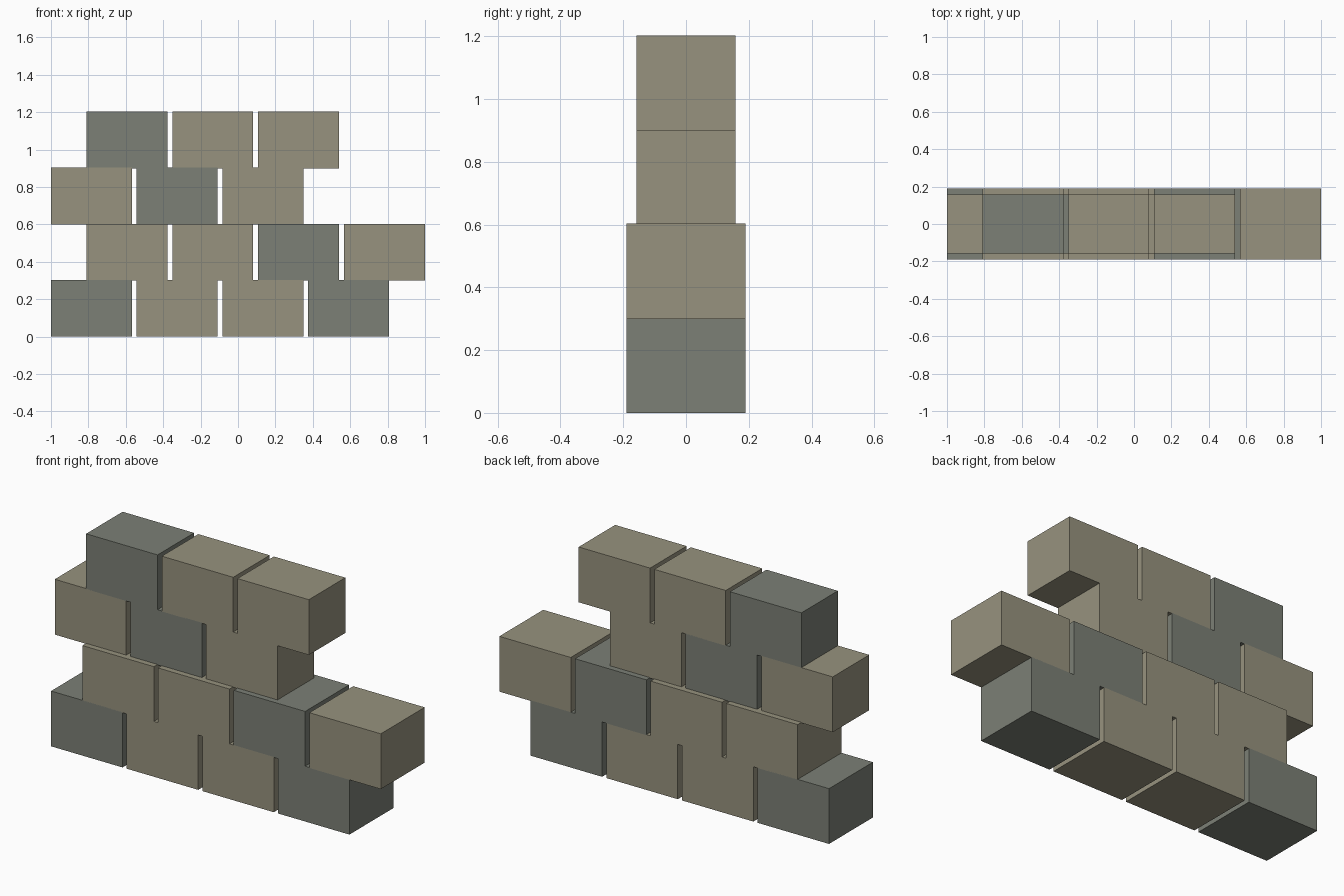
import bpy
import bmesh
from mathutils import Matrix, Vector

if "Cube" in bpy.data.objects:
    bpy.data.objects.remove(bpy.data.objects["Cube"])

WIDTH, HEIGHT = 0.433, 0.303      # one block
PITCH_X, PITCH_Z = 0.4585, 0.30   # block spacing; courses overlap slightly


def material(name, rgb):
    m = bpy.data.materials.new(name)
    m.diffuse_color = (*rgb, 1)
    m.use_nodes = True
    m.node_tree.nodes["Principled BSDF"].inputs["Base Color"].default_value = m.diffuse_color
    return m


tan = material("tan_stone", (0.31, 0.29, 0.21))
grey = material("grey_stone", (0.20, 0.215, 0.18))


def block(name, x0, z0, depth, mat):
    bm = bmesh.new()
    size = Matrix.Diagonal((WIDTH, depth, HEIGHT, 1))
    bmesh.ops.create_cube(bm, size=1, matrix=size)
    mesh = bpy.data.meshes.new(name)
    bm.to_mesh(mesh)
    bm.free()
    mesh.materials.append(mat)
    ob = bpy.data.objects.new(name, mesh)
    ob.location = Vector((x0 + WIDTH / 2, 0, z0 + HEIGHT / 2))
    bpy.context.collection.objects.link(ob)


# courses from the ground up: left edge, depth, block count, grey blocks
courses = [
    (-1.0, 0.38, 4, {0, 3}),
    (-0.81, 0.38, 4, {2}),
    (-1.0, 0.316, 3, {1}),
    (-0.81, 0.316, 3, {0}),
]
for row, (left, depth, count, greys) in enumerate(courses):
    for i in range(count):
        block(f"course_{row + 1}_block_{i + 1}", left + i * PITCH_X,
              row * PITCH_Z, depth, grey if i in greys else tan)
